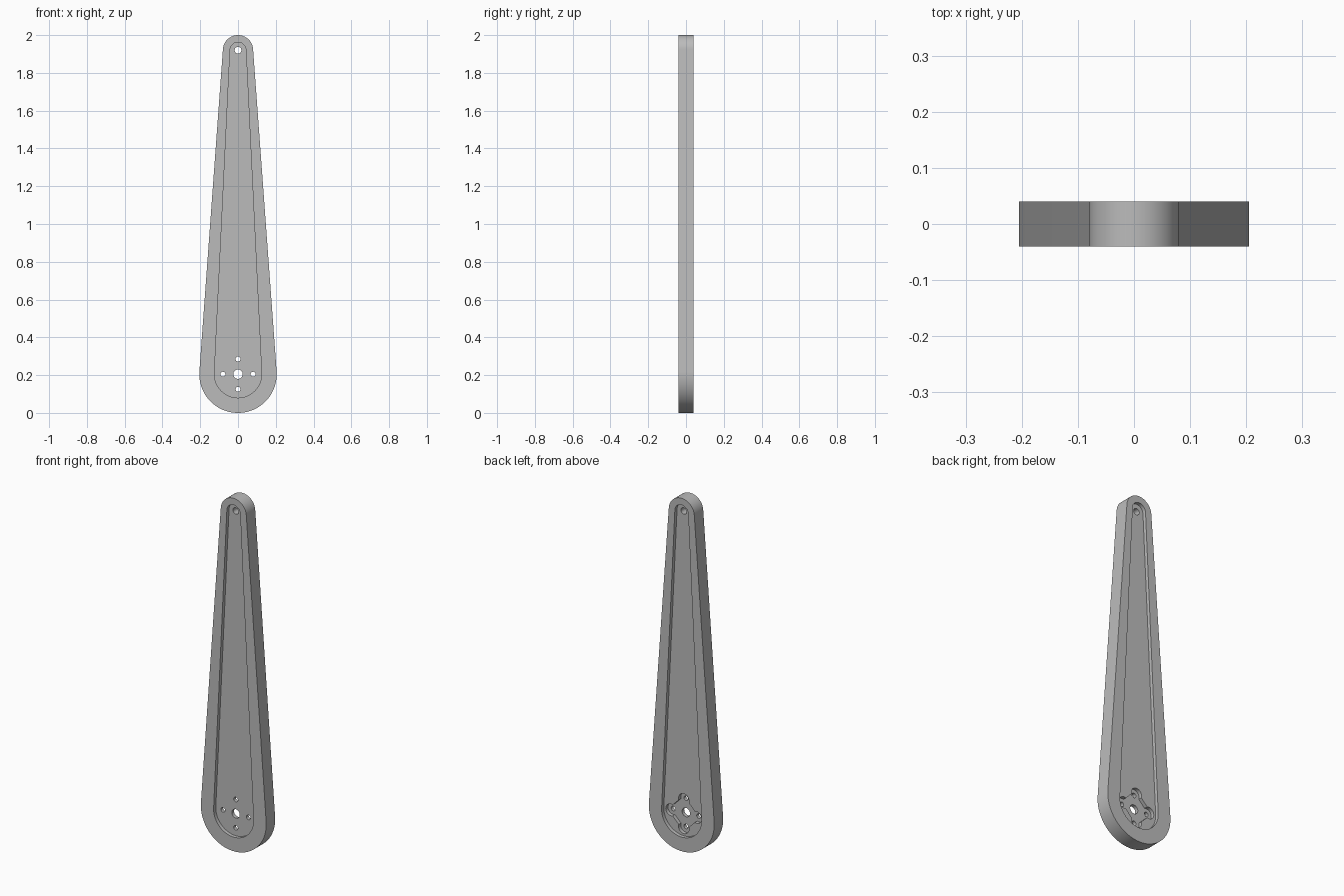
import bpy, bmesh, math

if "Cube" in bpy.data.objects:
    bpy.data.objects.remove(bpy.data.objects["Cube"])

HUB_Z, TIP_Z = 0.205, 1.92
HALF = 0.04           # half the plate thickness
POCKET = 0.02         # half the thickness of the thin web

grey = bpy.data.materials.new("plain_grey")
grey.use_nodes = True
grey.diffuse_color = (0.5, 0.5, 0.5, 1)
grey.node_tree.nodes["Principled BSDF"].inputs["Base Color"].default_value = (0.5, 0.5, 0.5, 1)


def arc(cx, cz, r, start, end, steps):
    angles = [start + (end - start) * i / steps for i in range(steps + 1)]
    return [(cx + r * math.cos(a), cz + r * math.sin(a)) for a in angles]


def circle(cx, cz, r, steps=32):
    return arc(cx, cz, r, 0, math.tau, steps)[:-1]


def teardrop(hub_r, tip_r):
    """Two round ends joined by their tangents."""
    a = math.asin((hub_r - tip_r) / (TIP_Z - HUB_Z))
    return (arc(0, TIP_Z, tip_r, a, math.pi - a, 40)
            + arc(0, HUB_Z, hub_r, math.pi - a, math.tau + a, 64))


def slab(name, outline, y0, y1):
    """Extrude an x-z outline from y0 to y1."""
    bm = bmesh.new()
    face = bm.faces.new([bm.verts.new((x, y0, z)) for x, z in outline])
    ext = bmesh.ops.extrude_face_region(bm, geom=[face])
    for v in ext["geom"]:
        if isinstance(v, bmesh.types.BMVert):
            v.co.y = y1
    bmesh.ops.recalc_face_normals(bm, faces=bm.faces)
    mesh = bpy.data.meshes.new(name)
    bm.to_mesh(mesh)
    bm.free()
    mesh.materials.append(grey)
    obj = bpy.data.objects.new(name, mesh)
    bpy.context.collection.objects.link(obj)
    return obj


arm = slab("link_arm", teardrop(0.205, 0.08), -HALF, HALF)


def cut(name, outline, y0, y1):
    """Cut a slab out of the arm, then remove the cutter."""
    cutter = slab(name, outline, y0, y1)
    cutter.hide_render = True
    mod = arm.modifiers.new(name, 'BOOLEAN')
    mod.operation = 'DIFFERENCE'
    mod.solver = 'EXACT'
    mod.object = cutter
    bpy.context.view_layer.objects.active = arm
    bpy.ops.object.modifier_apply(modifier=name)
    bpy.data.objects.remove(cutter)


# Long pockets in the front and back
pocket = teardrop(0.125, 0.042)
cut("front_pocket", pocket, -0.1, -POCKET)
cut("back_pocket", pocket, POCKET, 0.1)

# Motor seat in the back: a diamond with a round lobe about each screw hole
seat = []
for k in range(4):
    a = k * math.pi / 2
    seat += arc(0.08 * math.cos(a), HUB_Z + 0.08 * math.sin(a), 0.033,
                a - 1.9, a + 1.9, 16)
cut("motor_seat", seat, 0, 0.1)

# Through holes
cut("tip_hole", circle(0, TIP_Z, 0.018), -0.1, 0.1)
cut("shaft_hole", circle(0, HUB_Z, 0.025), -0.1, 0.1)
for k in range(4):
    a = k * math.pi / 2
    cut("screw_hole", circle(0.08 * math.cos(a), HUB_Z + 0.08 * math.sin(a), 0.013, 24),
        -0.1, 0.1)

# Smooth round walls, sharp rims
bpy.ops.object.select_all(action='DESELECT')
arm.select_set(True)
bpy.context.view_layer.objects.active = arm
bpy.ops.object.shade_smooth_by_angle(angle=math.radians(30))
